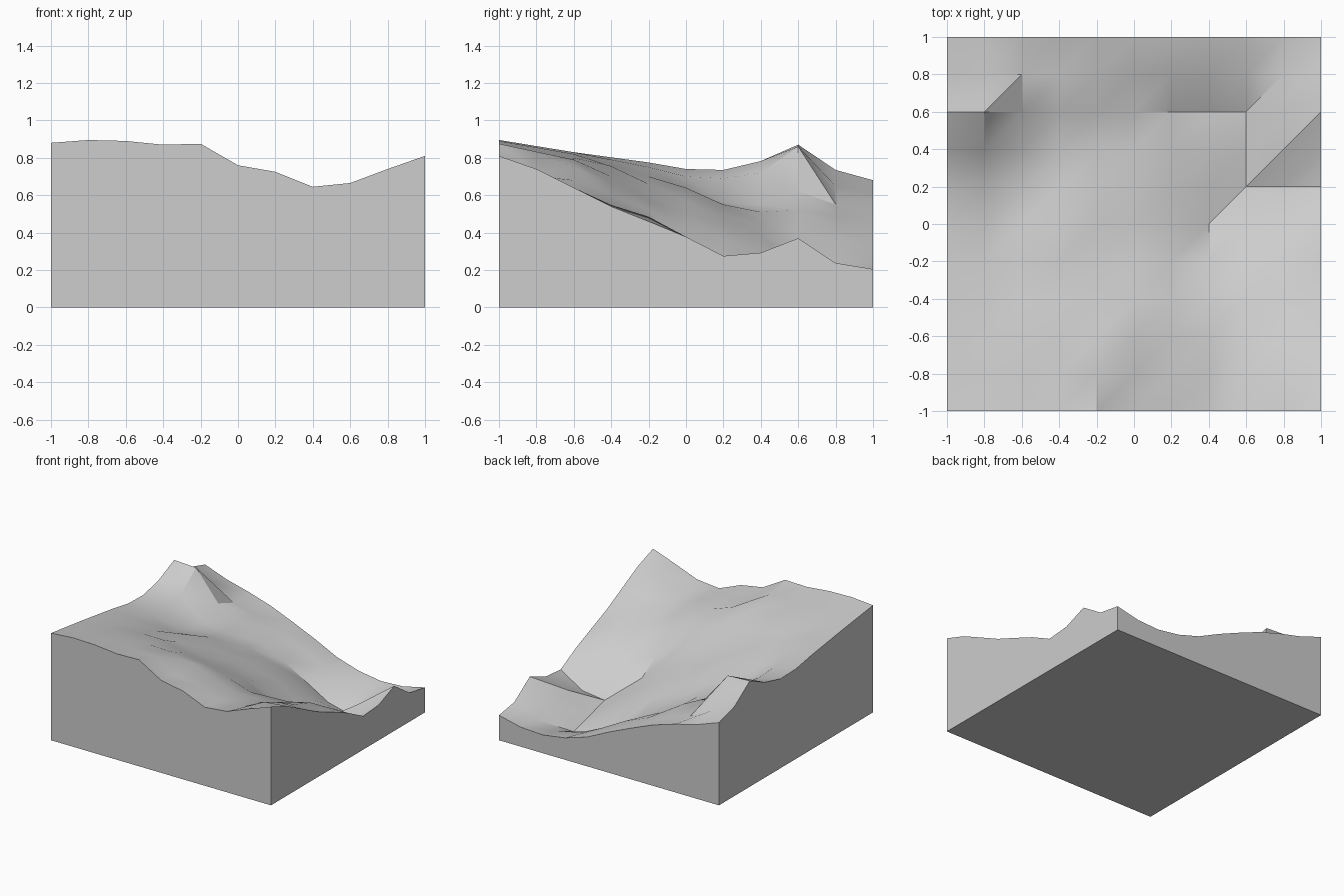
import bpy
import bmesh
import math

cube = bpy.data.objects.get("Cube")
if cube:
    bpy.data.objects.remove(cube, do_unlink=True)

CELLS = 10            # squares along each side of the land
HALF = 1.0            # half the width of the block

# Cross-sections from left to right, in hundredths, from the front to the back.
# Each one lies two squares behind the one before it.
SECTIONS = [
    (88, 89.5, 89, 87, 87.5, 76, 72.5, 64.5, 66.5, 74, 81),
    (83, 83, 82, 80, 79, 75, 68, 61, 59, 64, 64),
    (77.5, 75, 70, 66, 61, 57, 52, 41, 44, 48.5, 46),
    (73.5, 69, 56, 55, 49, 44, 36, 24, 13, 15.5, 27.5),
    (87, 86, 62, 52, 40, 30, 19, 7.5, 2.5, 20, 37),
    (68, 61, 56, 50, 42, 33.5, 24, 18, 15, 16, 20.5),
]

# Small dents and bumps on the rows between sections: {row: {column: change}}
DENTS = {
    1: {5: -3.5, 9: 3, 10: 1.5},
    3: {3: 2.5, 7: 3, 9: -1.5, 10: -1},
    5: {0: -1.5, 1: -2, 2: -1.5, 3: 3.5, 4: 2, 6: -2, 7: -3.5, 8: 5.5, 9: 4, 10: 1},
    7: {0: -2, 1: -5.5, 2: -4, 3: -2.5, 5: 2, 6: 2.5, 7: 2, 9: 6, 10: -3},
    9: {0: -4, 1: -8.5, 2: -4, 3: -2, 4: 1.5, 5: 3, 6: 2.5, 7: 2, 8: 2, 9: -3.5, 10: -5},
}


def make_material(name, colour):
    mat = bpy.data.materials.new(name)
    mat.use_nodes = True
    mat.diffuse_color = colour
    mat.node_tree.nodes["Principled BSDF"].inputs["Base Color"].default_value = colour
    return mat


def land_height(column, row):
    """Height halfway between the neighbouring sections, plus any local dent."""
    before = SECTIONS[row // 2][column]
    after = SECTIONS[(row + 1) // 2][column]
    dent = DENTS.get(row, {}).get(column, 0)
    return ((before + after) / 2 + dent) / 100


def grid_index(coordinate):
    return round((coordinate + HALF) / (2 * HALF) * CELLS)


# Land surface: a grid shaped by the sections
bm = bmesh.new()
bmesh.ops.create_grid(bm, x_segments=CELLS, y_segments=CELLS, size=HALF)
for vert in bm.verts:
    vert.co.z = land_height(grid_index(vert.co.x), grid_index(vert.co.y))

# Facets: every square is split from its front left to its back right corner
for face in bm.faces[:]:
    corners = sorted(face.verts, key=lambda v: v.co.x + v.co.y)
    bmesh.utils.face_split(face, corners[0], corners[-1])

# Straight side walls: the border pulled down to the ground
border = [edge for edge in bm.edges if edge.is_boundary]
walls = bmesh.ops.extrude_edge_only(bm, edges=border)["geom"]
for item in walls:
    if isinstance(item, bmesh.types.BMVert):
        item.co.z = 0

# Flat underside
rim = [edge for edge in bm.edges if edge.is_boundary]
bmesh.ops.contextual_create(bm, geom=rim)
bmesh.ops.recalc_face_normals(bm, faces=bm.faces[:])

# Soft shading on the gentle slopes, sharp at the steep folds and walls
mesh = bpy.data.meshes.new("terrain_block")
bm.to_mesh(mesh)
bm.free()
mesh.shade_smooth()
mesh.set_sharp_from_angle(angle=math.radians(30))
mesh.materials.append(make_material("plain grey", (0.61, 0.61, 0.61, 1)))
block = bpy.data.objects.new("terrain_block", mesh)
bpy.context.collection.objects.link(block)
